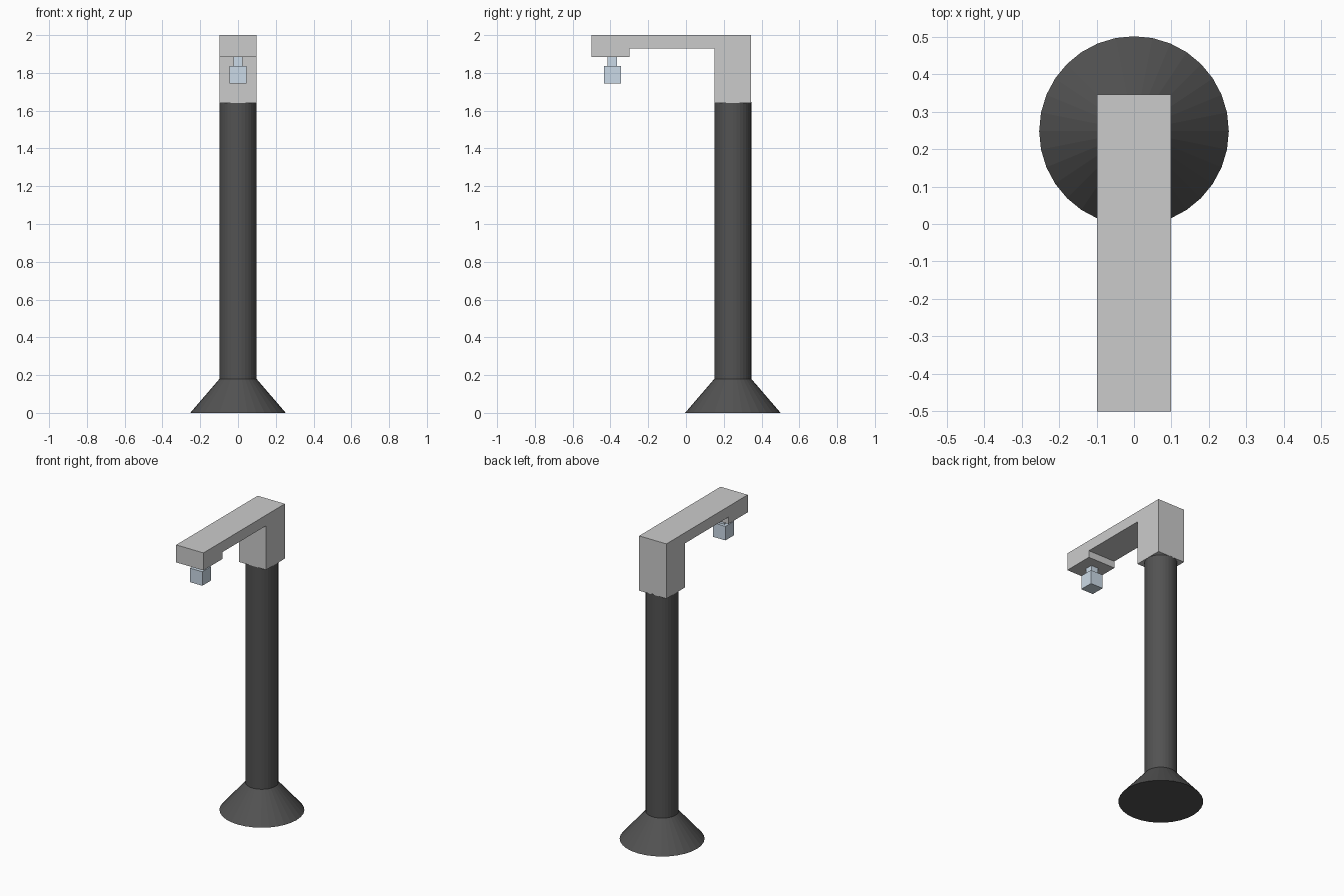
import bpy, bmesh
from mathutils import Matrix

if "Cube" in bpy.data.objects:
    bpy.data.objects.remove(bpy.data.objects["Cube"])

POLE_Y = 0.248
LAMP_Y = -0.39


def material(name, rgb):
    mat = bpy.data.materials.new(name)
    mat.diffuse_color = (*rgb, 1)
    mat.use_nodes = True
    mat.node_tree.nodes["Principled BSDF"].inputs["Base Color"].default_value = mat.diffuse_color
    return mat


DARK = material("dark_metal", (0.085, 0.085, 0.085))
GLASS = material("lamp_glass", (0.6, 0.7, 0.8))


def finish(name, bm, mat=None):
    bmesh.ops.recalc_face_normals(bm, faces=bm.faces)
    mesh = bpy.data.meshes.new(name)
    bm.to_mesh(mesh)
    bm.free()
    obj = bpy.data.objects.new(name, mesh)
    bpy.context.collection.objects.link(obj)
    if mat:
        mesh.materials.append(mat)
    return obj


def cone(name, r1, r2, z1, z2, mat):
    bm = bmesh.new()
    bmesh.ops.create_cone(bm, cap_ends=True, segments=32, radius1=r1, radius2=r2,
                          depth=z2 - z1,
                          matrix=Matrix.Translation((0, POLE_Y, (z1 + z2) / 2)))
    return finish(name, bm, mat)


def box(name, width, y, z1, z2, mat):
    bm = bmesh.new()
    bmesh.ops.create_cube(bm, size=1, matrix=Matrix.Translation((0, y, (z1 + z2) / 2))
                          @ Matrix.Diagonal((width, width, z2 - z1, 1)))
    return finish(name, bm, mat)


# Flared foot and round pole
cone("base", 0.253, 0.098, 0, 0.18, DARK)
cone("pole", 0.098, 0.098, 0.18, 1.645, DARK)

# Overhanging arm: side profile (y, z) extruded across x
profile = [(-0.5, 2), (-0.5, 1.885), (-0.3, 1.885), (-0.3, 1.93),
           (0.15, 1.93), (0.15, 1.64), (0.345, 1.64), (0.345, 2)]
bm = bmesh.new()
face = bm.faces.new([bm.verts.new((-0.099, y, z)) for y, z in profile])
side = bmesh.ops.extrude_face_region(bm, geom=[face])
bmesh.ops.translate(bm, vec=(0.198, 0, 0),
                    verts=[g for g in side["geom"] if isinstance(g, bmesh.types.BMVert)])
finish("arm", bm)

# Hanging lamp
box("lamp_neck", 0.05, LAMP_Y, 1.83, 1.89, GLASS)
box("lamp_bulb", 0.09, LAMP_Y, 1.745, 1.837, GLASS)
